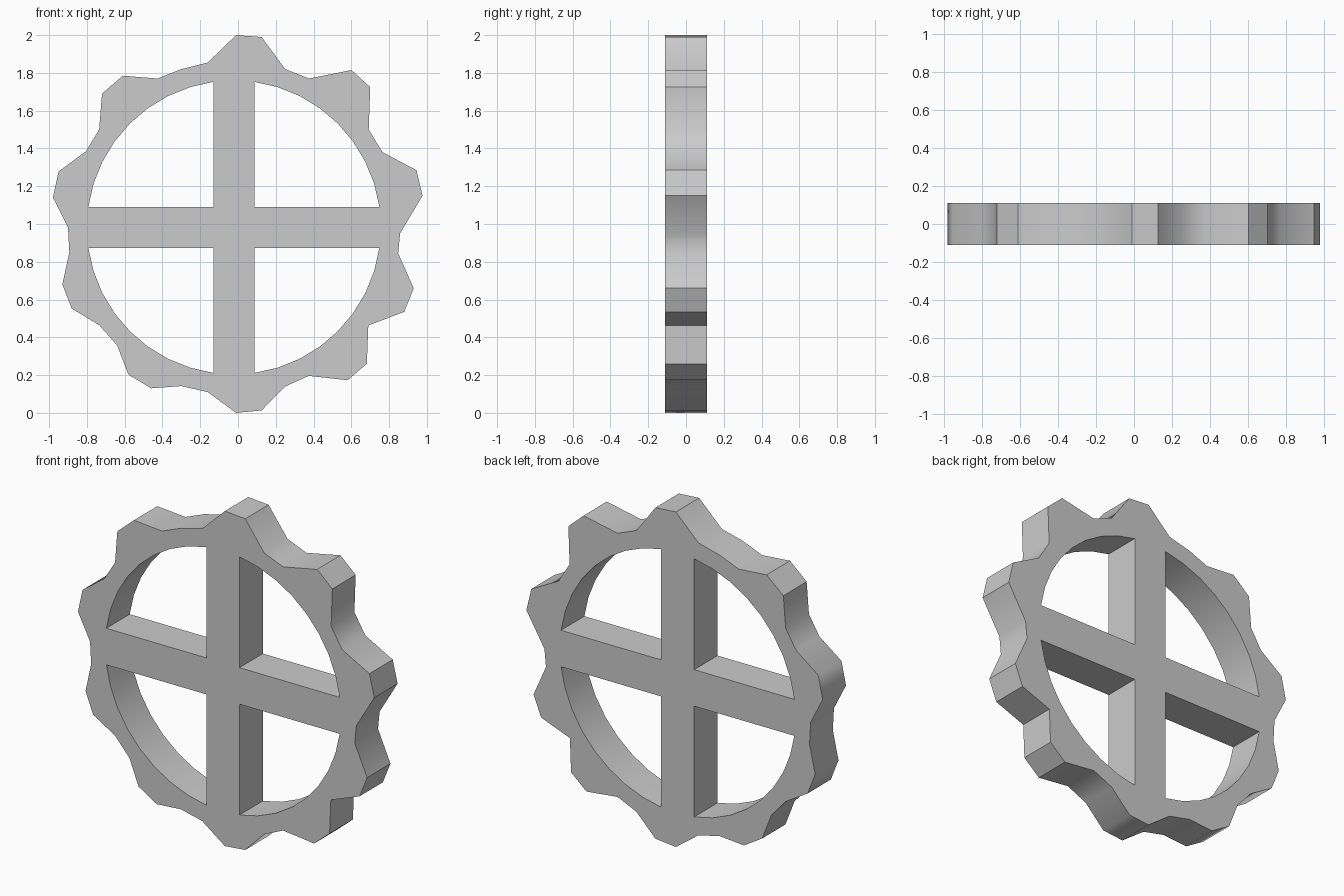
import bpy, bmesh, math
from mathutils import Vector

if "Cube" in bpy.data.objects:
    bpy.data.objects.remove(bpy.data.objects["Cube"])

HALF = 0.11           # half thickness along y
CX, CZ = -0.022, 0.982  # hub centre
BAR = 0.109           # half width of the spokes
R = 0.778             # inner rim radius

# Irregular toothed outline (x, z), clockwise from the top tooth
outline = [
    (-.01, 2.0), (.125, 1.99), (.25, 1.82), (.375, 1.77), (.60, 1.815),
    (.70, 1.725), (.692, 1.50), (.765, 1.38), (.945, 1.285), (.977, 1.15),
    (.858, .95), (.848, .845), (.93, .66), (.88, .535), (.69, .463),
    (.682, .26), (.58, .173), (.375, .196), (.25, .14), (.125, .013),
    (-.01, 0), (-.16, .11), (-.30, .142), (-.46, .13), (-.58, .203),
    (-.64, .357), (-.735, .465), (-.88, .552), (-.93, .68), (-.893, .85),
    (-.90, .982), (-.98, 1.14), (-.95, 1.278), (-.805, 1.385), (-.735, 1.50),
    (-.72, 1.69), (-.61, 1.785), (-.425, 1.77), (-.30, 1.82), (-.16, 1.855)]


def quarter_hole(sx, sz, steps=8):
    """Quarter-disc opening between two spokes."""
    a0 = math.asin(BAR / R)
    pts = [(CX + sx * BAR, CZ + sz * BAR)]
    for i in range(steps + 1):
        a = a0 + (math.pi / 2 - 2 * a0) * i / steps
        pts.append((CX + sx * R * math.cos(a), CZ + sz * R * math.sin(a)))
    return pts


# Flat face with four openings
bm = bmesh.new()
for loop in [outline] + [quarter_hole(sx, sz) for sx in (1, -1) for sz in (1, -1)]:
    vs = [bm.verts.new((x, -HALF, z)) for x, z in loop]
    for i, v in enumerate(vs):
        bm.edges.new((v, vs[(i + 1) % len(vs)]))
bmesh.ops.triangle_fill(bm, use_beauty=True, edges=bm.edges[:], normal=Vector((0, -1, 0)))

# Thickness
ext = bmesh.ops.extrude_face_region(bm, geom=bm.faces[:], use_keep_orig=True)
moved = [g for g in ext["geom"] if isinstance(g, bmesh.types.BMVert)]
bmesh.ops.translate(bm, verts=moved, vec=(0, 2 * HALF, 0))
bmesh.ops.recalc_face_normals(bm, faces=bm.faces[:])

mesh = bpy.data.meshes.new("toothed_wheel")
bm.to_mesh(mesh)
bm.free()
wheel = bpy.data.objects.new("toothed_wheel", mesh)
bpy.context.collection.objects.link(wheel)
bpy.context.view_layer.objects.active = wheel
wheel.select_set(True)
bpy.ops.object.shade_smooth_by_angle(angle=math.radians(42))
